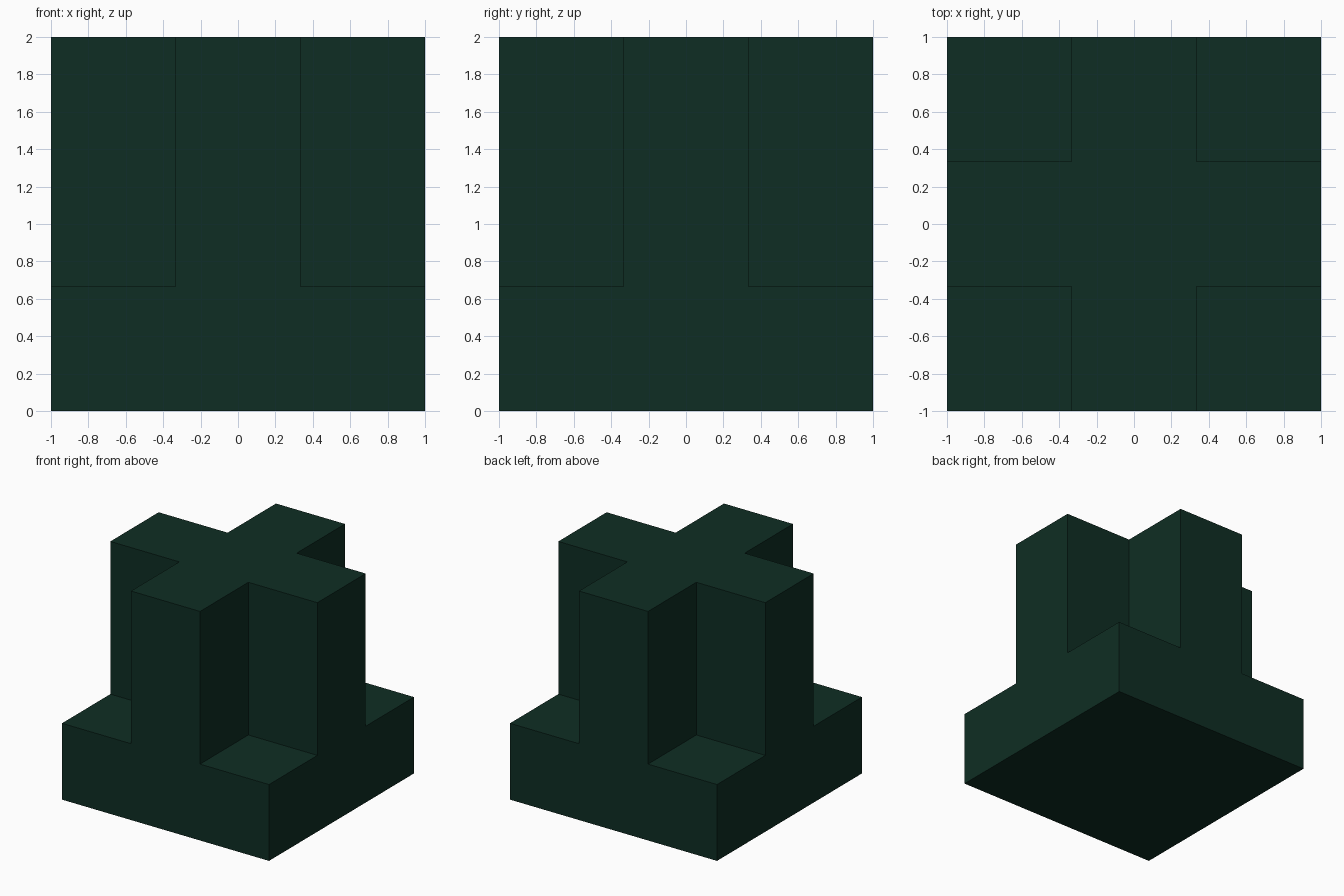
import bpy, bmesh, math

if "Cube" in bpy.data.objects:
    bpy.data.objects.remove(bpy.data.objects["Cube"])

T = 2 / 3  # one third of the overall size

mat = bpy.data.materials.new("dark green")
mat.diffuse_color = (0.0045, 0.0265, 0.0170, 1)
mat.use_nodes = True
mat.node_tree.nodes["Principled BSDF"].inputs["Base Color"].default_value = mat.diffuse_color

bm = bmesh.new()


def extrude_up(faces, height):
    """Extrude faces upward and return the new top faces."""
    geom = bmesh.ops.extrude_face_region(bm, geom=faces)["geom"]
    verts = [g for g in geom if isinstance(g, bmesh.types.BMVert)]
    bmesh.ops.translate(bm, verts=verts, vec=(0, 0, height))
    return [g for g in geom if isinstance(g, bmesh.types.BMFace)
            and all(v in verts for v in g.verts)]


# Square base from a 3 x 3 grid
bmesh.ops.create_grid(bm, x_segments=3, y_segments=3, size=1)
top = extrude_up(bm.faces[:], T)

# Cross-shaped tower: every cell except the four corners
cross = [f for f in top
         if min(abs(f.calc_center_median().x), abs(f.calc_center_median().y)) < 0.1]
extrude_up(cross, 2 * T)

# Merge flat regions and tidy normals
bmesh.ops.recalc_face_normals(bm, faces=bm.faces[:])
bmesh.ops.dissolve_limit(bm, angle_limit=math.radians(1),
                         verts=bm.verts[:], edges=bm.edges[:])

mesh = bpy.data.meshes.new("cross_block")
bm.to_mesh(mesh)
bm.free()
mesh.materials.append(mat)
obj = bpy.data.objects.new("cross_block", mesh)
bpy.context.collection.objects.link(obj)
